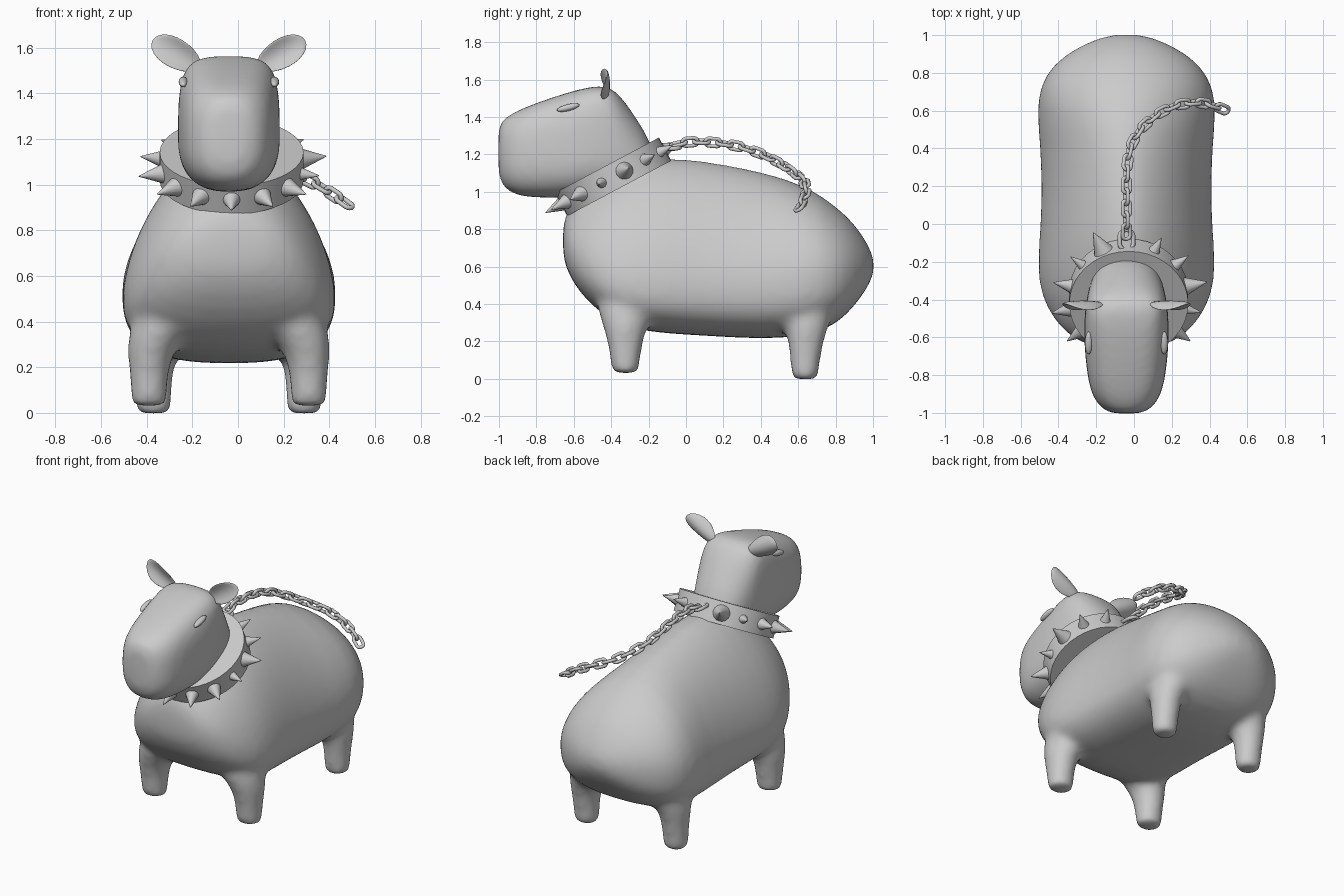
import bpy, bmesh, math
from mathutils import Vector, Matrix, Euler

cube = bpy.data.objects.get("Cube")
if cube:
    bpy.data.objects.remove(cube, do_unlink=True)

MID = -0.04  # symmetry plane of the animal

grey = bpy.data.materials.new("light grey")
grey.use_nodes = True
colour = (0.6, 0.6, 0.6, 1)
grey.diffuse_color = colour
grey.node_tree.nodes["Principled BSDF"].inputs["Base Color"].default_value = colour


def finish(name, bm, angle=40):
    """Turn a bmesh into a named, shaded object."""
    bmesh.ops.recalc_face_normals(bm, faces=bm.faces)
    mesh = bpy.data.meshes.new(name)
    bm.to_mesh(mesh)
    bm.free()
    mesh.materials.append(grey)
    obj = bpy.data.objects.new(name, mesh)
    bpy.context.collection.objects.link(obj)
    bpy.ops.object.select_all(action='DESELECT')
    obj.select_set(True)
    bpy.context.view_layer.objects.active = obj
    bpy.ops.object.shade_smooth_by_angle(angle=math.radians(angle))
    return obj


def loft(bm, rings):
    """Skin a row of point rings and cap both ends."""
    rows = [[bm.verts.new(p) for p in ring] for ring in rings]
    n = len(rows[0])
    for a, b in zip(rows, rows[1:]):
        for i in range(n):
            j = (i + 1) % n
            bm.faces.new((a[i], a[j], b[j], b[i]))
    bm.faces.new(rows[0])
    bm.faces.new(rows[-1])


def power(v, p):
    return math.copysign(abs(v) ** p, v)


def section(y, bottom, waist, top, width, upper, lower, n=32):
    """Upright cross-section at depth y; small exponents make it boxier."""
    ring = []
    for i in range(n):
        t = math.tau * i / n
        s = math.sin(t)
        p, height = (upper, top - waist) if s > 0 else (lower, waist - bottom)
        ring.append((MID + width * power(math.cos(t), p), y,
                     waist + height * power(s, p)))
    return ring


def disc(x, y, z, rx, ry, n=16):
    return [(x + rx * math.cos(math.tau * i / n),
             y + ry * math.sin(math.tau * i / n), z) for i in range(n)]


# Body, head and legs, fused into one skin
# each row: depth, bottom, widest height, top, half width
torso = [(-.66, .66, .74, .83, .12), (-.635, .57, .72, .9, .23),
         (-.57, .46, .64, 1, .335), (-.45, .34, .54, 1.09, .425),
         (-.3, .265, .5, 1.16, .475), (-.1, .24, .5, 1.19, .465),
         (.1, .23, .5, 1.17, .45), (.4, .21, .5, 1.115, .455),
         (.65, .225, .53, 1.035, .485), (.8, .285, .56, .925, .43),
         (.9, .385, .58, .835, .325), (.98, .5, .6, .71, .17),
         (1.006, .57, .6, .64, .06)]
# head rows end with the upper boxiness
head = [(-1.005, 1.1, 1.22, 1.34, .07, .8), (-.99, 1.04, 1.2, 1.38, .115, .75),
        (-.94, .99, 1.2, 1.415, .168, .7), (-.85, .965, 1.2, 1.46, .205, .65),
        (-.6, .965, 1.2, 1.545, .23, .6), (-.45, 1, 1.22, 1.575, .22, .42),
        (-.38, 1, 1.22, 1.55, .21, .55), (-.3, 1, 1.18, 1.45, .19, .95),
        (-.15, 1, 1.08, 1.22, .13, 1.1)]
bm = bmesh.new()
loft(bm, [section(*row, 1.2 if row[0] < .5 else 1.05, .72) for row in torso])
loft(bm, [section(*row, .78) for row in head])
for side in (-1, 1):
    for y, foot, x, back in ((-.325, .03, .35, 0), (.635, -.003, .33, .03)):
        # offset inward, height, half sizes
        leg = [(0, foot, .074, .069), (0, foot + .004, .08, .075),
               (0, .1, .083, .082), (0, .2, .091, .098),
               (.01, .28, .108, .122), (.05, .36, .14, .15), (.09, .46, .155, .16)]
        loft(bm, [disc(MID + side * (x - i), y + back * z, z, rx, ry)
                  for i, z, rx, ry in leg])
body = finish("body", bm, 180)
sub = body.modifiers.new("round", 'SUBSURF')
sub.levels = sub.render_levels = 1
skin = body.modifiers.new("fuse", 'REMESH')
skin.mode = 'VOXEL'
skin.voxel_size = 0.02
skin.use_smooth_shade = True
soft = body.modifiers.new("soften", 'SMOOTH')
soft.factor = 0.5
soft.iterations = 16

# Ears and eyes, mirrored
for side, label in ((1, "left"), (-1, "right")):
    bm = bmesh.new()
    bmesh.ops.create_uvsphere(bm, u_segments=20, v_segments=12, radius=1)
    for v in bm.verts:
        u, w = v.co.x, v.co.z
        v.co = Vector((u * .12, v.co.y * .014 - .035 * w * w + .02,
                       w * .068 * (.95 + .1 * u)))
    tilt = Matrix.Rotation(math.radians(-30), 4, 'Y')
    bm.transform(Matrix.Translation((.23, -.44, 1.573)) @ tilt)
    bm.transform(Matrix.Translation((MID, 0, 0)) @ Matrix.Diagonal((side, 1, 1, 1)))
    finish(label + "_ear", bm, 60)

    bm = bmesh.new()
    bmesh.ops.create_uvsphere(bm, u_segments=20, v_segments=12, radius=1)
    place = (Matrix.Translation((MID + side * .2, -.63, 1.45))
             @ Matrix.Rotation(math.radians(14), 4, 'X'))
    bm.transform(place @ Matrix.Diagonal((.02, .062, .018, 1)))
    finish(label + "_eye", bm, 60)

# Collar band, tilted around the neck and closed inward to it
collar_frame = (Matrix.Translation((MID + .012, -.39, 1.08))
                @ Matrix.Rotation(math.radians(28), 4, 'X'))
OUTER, INNER, HALF = .315, .14, .07
bm = bmesh.new()
outline = [(OUTER, -HALF), (OUTER, HALF), (INNER, HALF), (INNER, -HALF)]
STEPS = 40
rows = [[bm.verts.new((r * math.cos(math.tau * i / STEPS),
                       r * math.sin(math.tau * i / STEPS), z))
         for r, z in outline] for i in range(STEPS)]
for i, a in enumerate(rows):
    b = rows[(i + 1) % STEPS]
    for k in range(4):
        m = (k + 1) % 4
        bm.faces.new((a[k], a[m], b[m], b[k]))
bm.transform(collar_frame)
finish("collar", bm)

# Spikes of mixed sizes; the slot at the back holds the chain
bm = bmesh.new()
sizes = [.055, .03, .04, .045, .045, .043, .04, .043, .045, .03, .05, .036, .033]
for slot, r in enumerate(sizes, -6):
    turn = Matrix.Rotation(-math.pi / 2 + math.tau * slot / 14, 4, 'Z')
    length = .04 + 1.6 * r
    spot = Matrix.Translation((OUTER - .01 + length / 2, 0, 0))
    bmesh.ops.create_cone(
        bm, cap_ends=True, segments=16, radius1=r, radius2=.002, depth=length,
        matrix=collar_frame @ turn @ spot @ Matrix.Rotation(math.pi / 2, 4, 'Y'))
finish("collar_spikes", bm)


def link(bm, frame, radius, stretch, wire, around=16, sides=8):
    """Stadium-shaped wire loop lying in the local xy plane."""
    rows = []
    for i in range(around):
        t = math.tau * (i + .5) / around
        shift = math.copysign(stretch, math.cos(t))
        row = []
        for k in range(sides):
            s = math.tau * k / sides
            r = radius + wire * math.cos(s)
            p = Vector((r * math.cos(t) + shift, r * math.sin(t), wire * math.sin(s)))
            row.append(bm.verts.new(frame @ p))
        rows.append(row)
    for i, a in enumerate(rows):
        b = rows[(i + 1) % around]
        for k in range(sides):
            m = (k + 1) % sides
            bm.faces.new((a[k], a[m], b[m], b[k]))


# Chain: links spaced evenly on a hanging path
path = [Vector(p) for p in (
    (-.04, -.07, 1.25), (-.04, .02, 1.27), (-.04, .15, 1.265), (-.04, .28, 1.245),
    (-.025, .4, 1.205), (.03, .5, 1.155), (.12, .58, 1.1), (.22, .63, 1.06),
    (.33, .645, 1.01), (.42, .63, .955), (.49, .6, .905))]
lengths = [(b - a).length for a, b in zip(path, path[1:])]


def along(d):
    for a, b, size in zip(path, path[1:], lengths):
        if d <= size:
            return a.lerp(b, d / size)
        d -= size
    return path[-1]


bm = bmesh.new()
COUNT = 19
pitch = sum(lengths) / COUNT
for i in range(COUNT):
    a, b = along(i * pitch), along((i + 1) * pitch)
    aim = (b - a).to_track_quat('X', 'Z').to_matrix().to_4x4()
    roll = Matrix.Rotation(math.radians(20 + 90 * (i % 2)), 4, 'X')
    link(bm, Matrix.Translation((a + b) / 2) @ aim @ roll, .022, .019, .0105)
finish("chain", bm, 60)

# Ring that ties the chain to the collar
bm = bmesh.new()
ring_frame = (Matrix.Translation((MID, -.085, 1.24))
              @ Euler((math.radians(15), 0, math.pi / 2)).to_matrix().to_4x4())
link(bm, ring_frame, .038, .016, .012)
finish("chain_ring", bm, 60)
